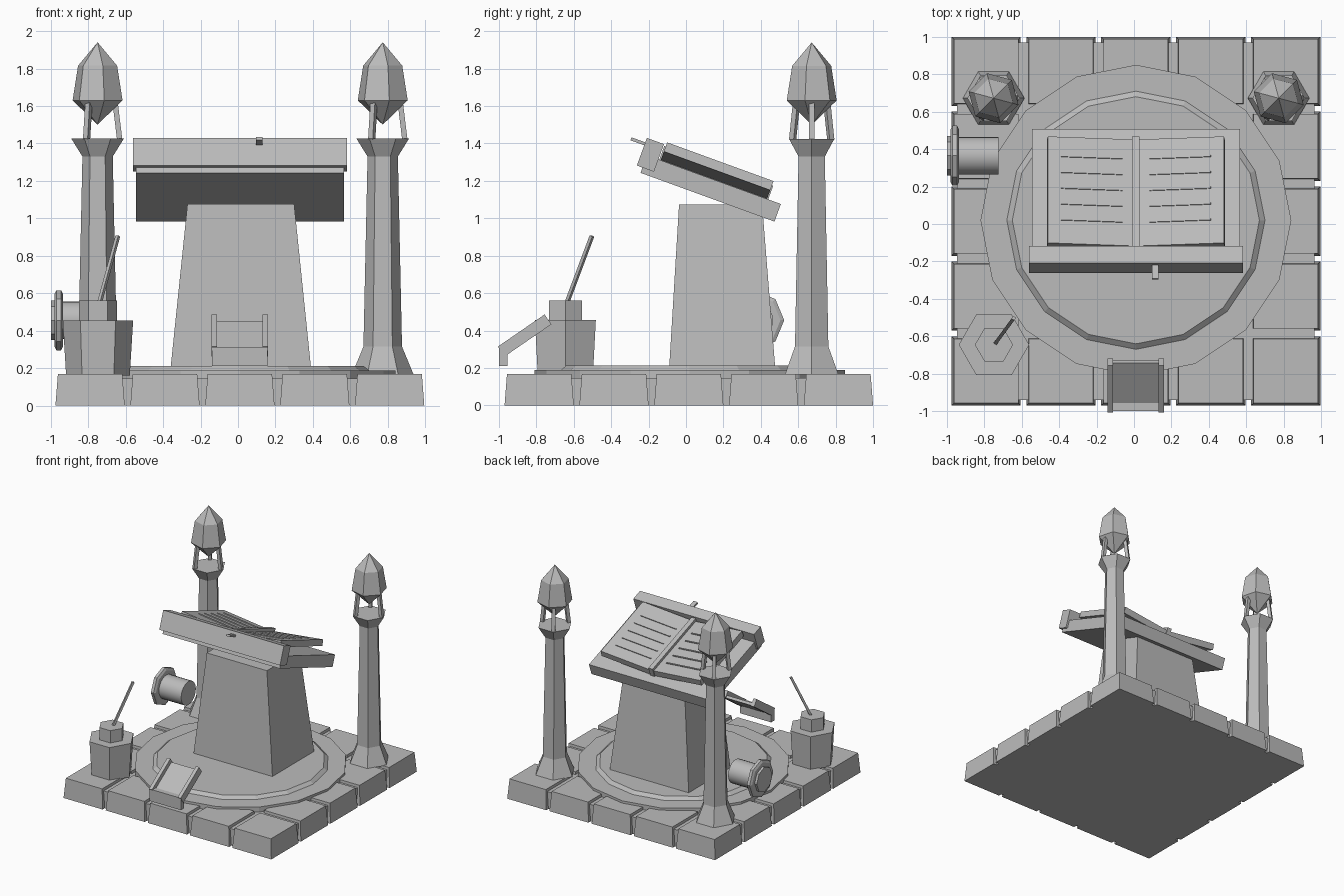
import bpy, bmesh
from math import radians, pi, cos, sin
from mathutils import Matrix, Vector

cube = bpy.data.objects.get("Cube")
if cube:
    bpy.data.objects.remove(cube, do_unlink=True)

GREY = (0.5, 0.5, 0.5, 1)
stone = bpy.data.materials.new("stone grey")
stone.use_nodes = True
stone.diffuse_color = GREY
stone.node_tree.nodes["Principled BSDF"].inputs["Base Color"].default_value = GREY

CX, CY = 0.01, 0.015


def finish(name, bm, matrix=None):
    if matrix:
        bm.transform(matrix)
    bmesh.ops.recalc_face_normals(bm, faces=bm.faces)
    mesh = bpy.data.meshes.new(name)
    bm.to_mesh(mesh)
    bm.free()
    mesh.materials.append(stone)
    obj = bpy.data.objects.new(name, mesh)
    bpy.context.scene.collection.objects.link(obj)
    return obj


def box(name, x, y, z, matrix=None, top=None):
    """Box from three ranges; top gives other x and y ranges for the upper end."""
    bm = bmesh.new()
    tx, ty = top or (x, y)
    rings = []
    for (x0, x1), (y0, y1), h in ((x, y, z[0]), (tx, ty, z[1])):
        corners = ((x0, y0), (x1, y0), (x1, y1), (x0, y1))
        rings.append([bm.verts.new((a, b, h)) for a, b in corners])
    low, high = rings
    bm.faces.new(low)
    bm.faces.new(high)
    for i in range(4):
        j = (i + 1) % 4
        bm.faces.new((low[i], low[j], high[j], high[i]))
    return finish(name, bm, matrix)


def lathe(name, profile, sides, matrix, turn=0):
    """Turned solid from (radius, height) pairs; radius 0 makes a point."""
    bm = bmesh.new()
    rings = []
    for r, h in profile:
        count = sides if r else 1
        angles = [radians(turn) + 2 * pi * i / sides for i in range(count)]
        rings.append([bm.verts.new((r * cos(a), r * sin(a), h)) for a in angles])
    for low, high in zip(rings, rings[1:]):
        for i in range(sides):
            j = (i + 1) % sides
            quad = [low[i % len(low)], low[j % len(low)],
                    high[j % len(high)], high[i % len(high)]]
            bm.faces.new(list(dict.fromkeys(quad)))
    for ring in (rings[0], rings[-1]):
        if len(ring) > 2:
            bm.faces.new(ring)
    return finish(name, bm, matrix)


def rod(name, start, end, r0, r1, sides=4):
    start, end = Vector(start), Vector(end)
    axis = end - start
    matrix = Matrix.Translation(start) @ axis.to_track_quat('Z', 'Y').to_matrix().to_4x4()
    return lathe(name, [(r0, 0), (r1, axis.length)], sides, matrix, 45)


def around(c, half):
    return (c - half, c + half)


# Paved base: a slab with a border of tapered blocks
box("base_slab", around(CX, 0.955), around(CY, 0.955), (0, 0.145))
for i in range(-2, 3):
    for j in range(-2, 3):
        if max(abs(i), abs(j)) == 2:
            x, y = CX + i * 0.4, CY + j * 0.4
            box("paving_block", around(x, 0.185), around(y, 0.185), (0, 0.168),
                top=(around(x, 0.172), around(y, 0.172)))

# Round platform in two steps
centre = Matrix.Translation((CX, 0.02, 0))
lathe("platform_lower", [(0.83, 0.14), (0.83, 0.188)], 16, centre)
lathe("platform_upper", [(0.692, 0.186), (0.66, 0.212)], 16, centre)

# Tapered pedestal
box("pedestal", (-0.36, 0.39), (-0.09, 0.477), (0.2, 1.075),
    top=((-0.27, 0.3), (-0.037, 0.407)))

# Tilted reading board and ledge
tilt = Matrix.Translation((CX, -0.243, 1.243)) @ Matrix.Rotation(radians(-20), 4, 'X')
box("reading_board", around(0, 0.555), (0, 0.762), (0, 0.1), tilt)
box("board_ledge", around(0, 0.572), (-0.032, 0.065), (0.03, 0.187), tilt)
box("ledge_peg", (0.085, 0.122), (-0.11, -0.02), (0.145, 0.162), tilt)

# Open book: spine and two raised page blocks with lines of writing
box("book_spine", around(0, 0.02), (0.07, 0.69), (0.1, 0.178), tilt)
for side in (-1, 1):
    page = tilt @ Matrix.Translation((0, 0, 0.1)) @ Matrix.Rotation(radians(-6 * side), 4, 'Y')
    outer = sorted((0, 0.478 * side))
    box("page_block", outer, (0.078, 0.683), (0, 0.052), page)
    ends = sorted((0.078 * side, 0.408 * side))
    for k in range(5):
        box("writing_line", ends, around(0.214 + 0.09 * k, 0.005), (0.05, 0.059), page)

# Lantern pillars
for x in (-0.75, 0.773):
    spot = Matrix.Translation((x, 0.672, 0))
    lathe("pillar", [(0.165, 0.165), (0.103, 0.315), (0.081, 1.33), (0.14, 1.425)], 6, spot)
    lathe("lantern", [(0, 1.5), (0.138, 1.63), (0.108, 1.815), (0, 1.94)], 6, spot, -15)
    for k in range(3):
        a = k * 2 * pi / 3
        out = Vector((cos(a), sin(a), 0))
        foot = Vector((x, 0.672, 0))
        rod("lantern_post", foot + out * 0.118 + Vector((0, 0, 1.42)),
            foot + out * 0.09 + Vector((0, 0, 1.65)), 0.02, 0.02)

# Inkwell and quill
well = Matrix.Translation((-0.748, -0.645, 0))
lathe("inkwell_body", [(0.17, 0.16), (0.188, 0.455)], 6, well)
lathe("inkwell_neck", [(0.102, 0.45), (0.102, 0.56)], 6, well)
rod("quill", (-0.753, -0.655, 0.5), (-0.642, -0.503, 0.905), 0.013, 0.013)

# Sideways stamp: round barrel, eight-sided flange and end cap
side_on = Matrix.Translation((0, 0.365, 0.455)) @ Matrix.Rotation(radians(90), 4, 'Y')
barrel = lathe("stamp_barrel", [(0.1, -0.94), (0.1, -0.725)], 24, side_on)
lathe("stamp_flange", [(0.14, -0.98), (0.16, -0.97), (0.16, -0.945), (0.14, -0.935)], 8, side_on)
lathe("stamp_cap", [(0.105, -1.0), (0.105, -0.97)], 8, side_on)
bpy.context.view_layer.objects.active = barrel
barrel.select_set(True)
bpy.ops.object.shade_smooth_by_angle(angle=radians(30))

# Sloping tray with side rails and a front lip
ramp = Matrix.Translation((CX, -0.957, 0.27)) @ Matrix.Rotation(radians(34.5), 4, 'X')
for side in (-1, 1):
    box("tray_rail", around(0.136 * side, 0.015), (-0.015, 0.288), (0, 0.064), ramp)
box("tray_plate", around(0, 0.13), (0, 0.28), (0.005, 0.028), ramp)
box("tray_lip", around(CX, 0.148), (-1.0, -0.955), (0.21, 0.312))
